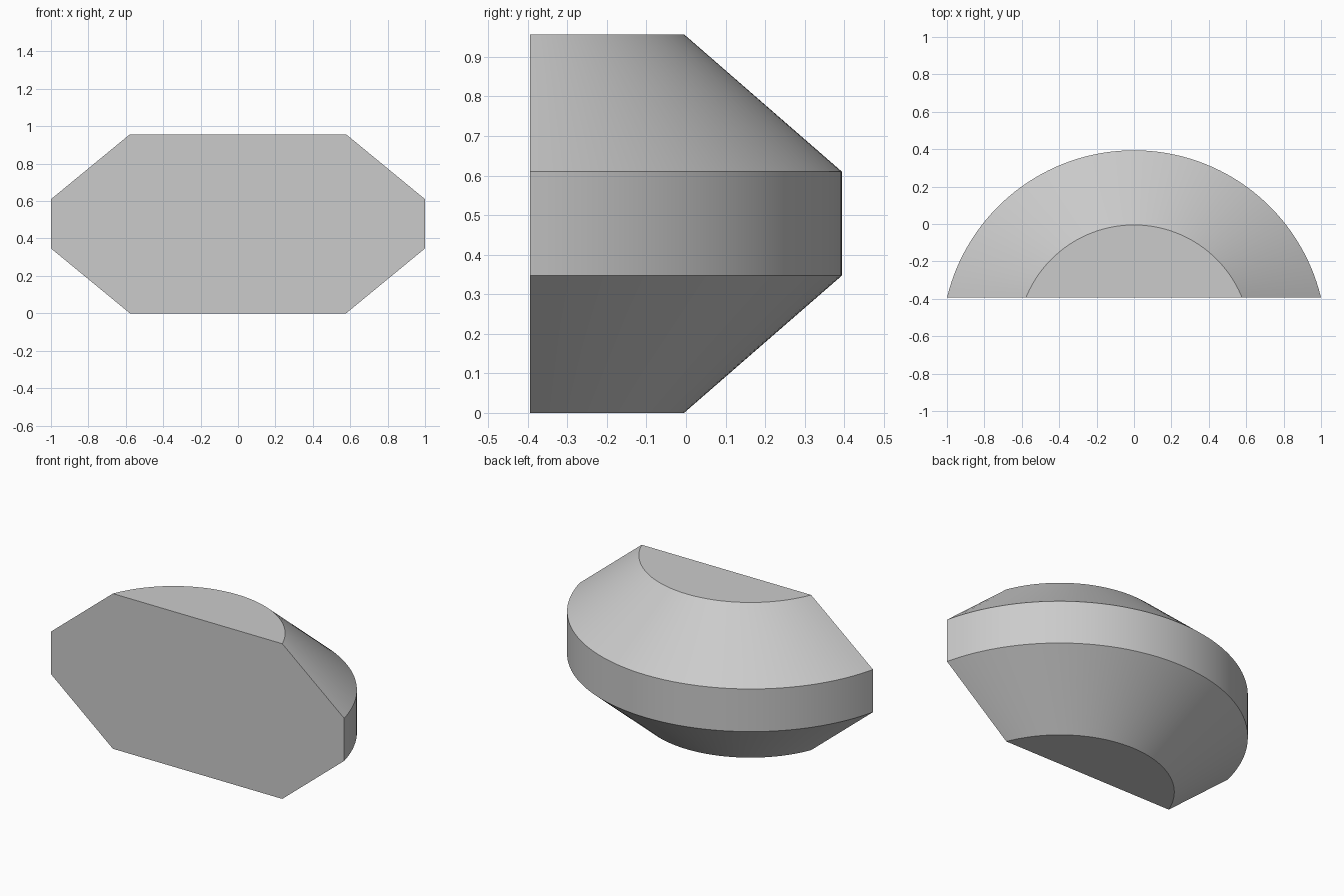
import bpy, bmesh, math

cube = bpy.data.objects.get("Cube")
if cube:
    bpy.data.objects.remove(cube, do_unlink=True)

FRONT_Y = -0.394
SEGMENTS = 64

grey = bpy.data.materials.new("light_grey")
grey.use_nodes = True
colour = (0.6, 0.6, 0.6, 1)
grey.diffuse_color = colour
grey.node_tree.nodes["Principled BSDF"].inputs["Base Color"].default_value = colour


def arc(bm, half_width, back_y, z):
    """Circular arc bulging backwards from the flat front plane."""
    depth = back_y - FRONT_Y
    radius = (half_width ** 2 + depth ** 2) / (2 * depth)
    centre_y = back_y - radius
    half_angle = math.asin(half_width / radius)
    angles = [half_angle * (2 * i / SEGMENTS - 1) for i in range(SEGMENTS + 1)]
    return [bm.verts.new((radius * math.sin(a), centre_y + radius * math.cos(a), z))
            for a in angles]


# Four stacked arcs: bottom, lower rim, upper rim, top
bm = bmesh.new()
rings = [arc(bm, w, y, z) for w, y, z in (
    (0.578, -0.005, 0), (1, 0.394, 0.347), (1, 0.394, 0.61), (0.578, -0.005, 0.957))]

# Curved back bands
for low, high in zip(rings, rings[1:]):
    for i in range(SEGMENTS):
        bm.faces.new((low[i], low[i + 1], high[i + 1], high[i]))

# Flat bottom, top and front
bm.faces.new(rings[0])
bm.faces.new(rings[-1])
bm.faces.new([r[0] for r in rings] + [r[-1] for r in reversed(rings)])
bmesh.ops.recalc_face_normals(bm, faces=bm.faces)

mesh = bpy.data.meshes.new("half_round_body")
bm.to_mesh(mesh)
bm.free()
mesh.materials.append(grey)
body = bpy.data.objects.new("half_round_body", mesh)
bpy.context.collection.objects.link(body)

# Smooth along the curve, sharp at the rims
bpy.context.view_layer.objects.active = body
body.select_set(True)
bpy.ops.object.shade_smooth_by_angle(angle=math.radians(25))
